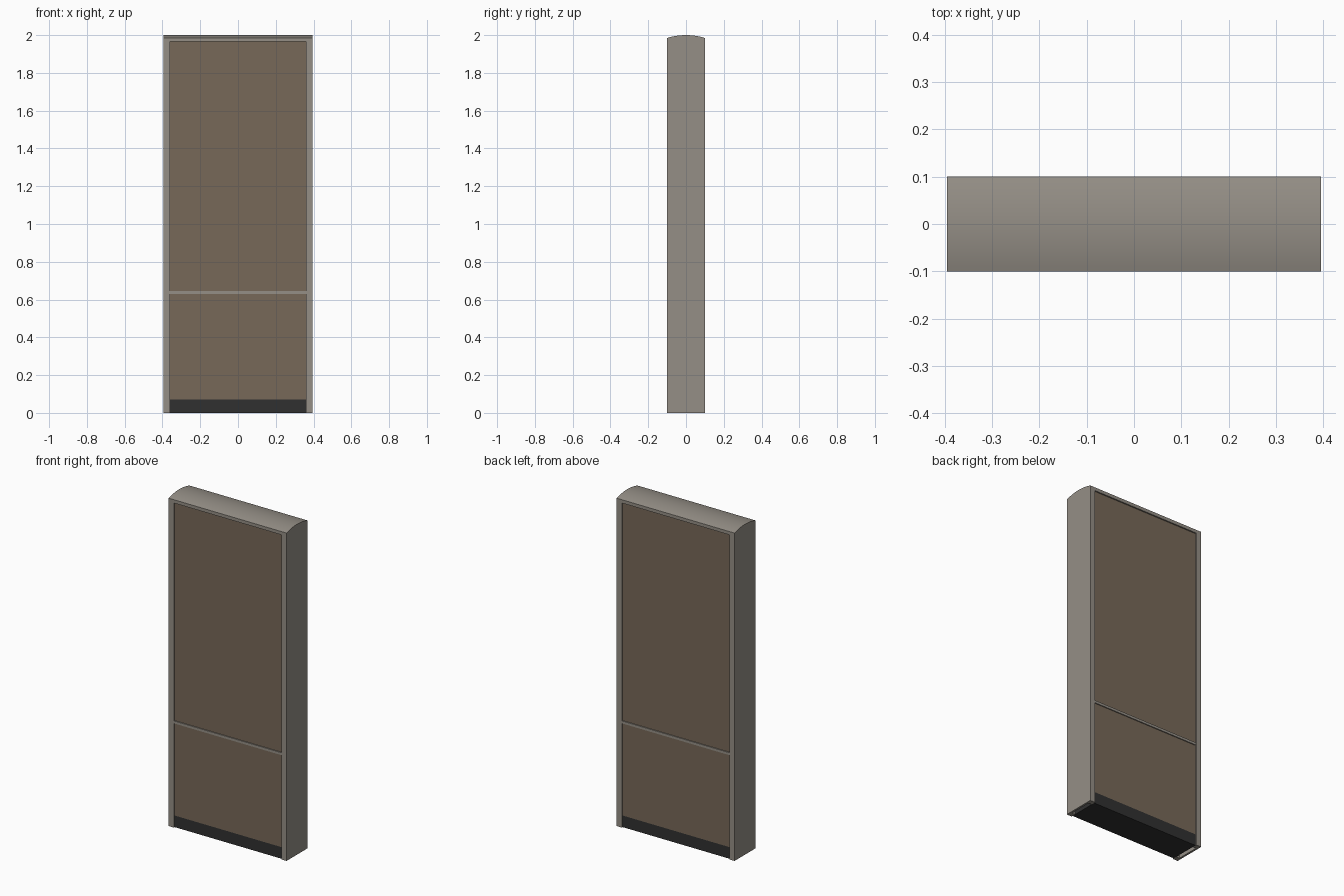
import bpy, bmesh, math
from mathutils import Vector

if "Cube" in bpy.data.objects:
    bpy.data.objects.remove(bpy.data.objects["Cube"])

W, D, T = 0.395, 0.1, 0.035      # half width, half depth, frame width
EDGE, TOP = 1.985, 2.0           # cap edge and crown heights


def material(name, rgb):
    m = bpy.data.materials.new(name)
    m.diffuse_color = (*rgb, 1)
    m.use_nodes = True
    m.node_tree.nodes["Principled BSDF"].inputs["Base Color"].default_value = m.diffuse_color
    return m


metal = material("warm_grey_metal", (0.30, 0.275, 0.24))
brown = material("brown_panel", (0.185, 0.14, 0.098))
black = material("black_plinth", (0.03, 0.03, 0.03))


def extrude(name, points, direction, mat):
    """Solid made by sweeping a flat outline along a direction."""
    bm = bmesh.new()
    face = bm.faces.new([bm.verts.new(p) for p in points])
    out = bmesh.ops.extrude_face_region(bm, geom=[face])["geom"]
    bmesh.ops.translate(bm, vec=Vector(direction),
                        verts=[g for g in out if isinstance(g, bmesh.types.BMVert)])
    bmesh.ops.recalc_face_normals(bm, faces=bm.faces[:])
    mesh = bpy.data.meshes.new(name)
    bm.to_mesh(mesh)
    bm.free()
    ob = bpy.data.objects.new(name, mesh)
    bpy.context.collection.objects.link(ob)
    mesh.materials.append(mat)
    return ob


def box(name, hx, hy, z0, z1, mat):
    pts = [(-hx, -hy, z0), (hx, -hy, z0), (hx, hy, z0), (-hx, hy, z0)]
    return extrude(name, pts, (0, 0, z1 - z0), mat)


# Side posts: upright channels with a groove facing inwards
channel = [(W, -D), (W, D), (W - T, D), (W - T, 0.07),
           (W - 0.012, 0.07), (W - 0.012, -0.07), (W - T, -0.07), (W - T, -D)]
for side, s in (("left", -1), ("right", 1)):
    extrude(side + "_post", [(s * x, y, 0) for x, y in channel],
            (0, 0, 1.965), metal)

# Crowned top cap with a shallow arc across the depth
rise = TOP - EDGE
radius = (D * D + rise * rise) / (2 * rise)
half = math.asin(D / radius)
arc = []
for i in range(17):
    a = -half + 2 * half * i / 16
    arc.append((-W, radius * math.sin(a), TOP - radius + radius * math.cos(a)))
cap = extrude("top_cap", [(-W, D, 1.965), (-W, -D, 1.965)] + arc,
              (2 * W, 0, 0), metal)
bpy.context.view_layer.objects.active = cap
cap.select_set(True)
bpy.ops.object.shade_smooth_by_angle(angle=math.radians(25))

# Recessed double-sided panels, dividing rail and plinth
inner = W - T
box("lower_panel", inner, D - 0.008, 0.07, 0.63, brown)
box("divider_rail", inner, D - 0.002, 0.63, 0.645, metal)
box("upper_panel", inner, D - 0.008, 0.645, 1.965, brown)
box("plinth", inner, D - 0.008, 0.0, 0.07, black)
